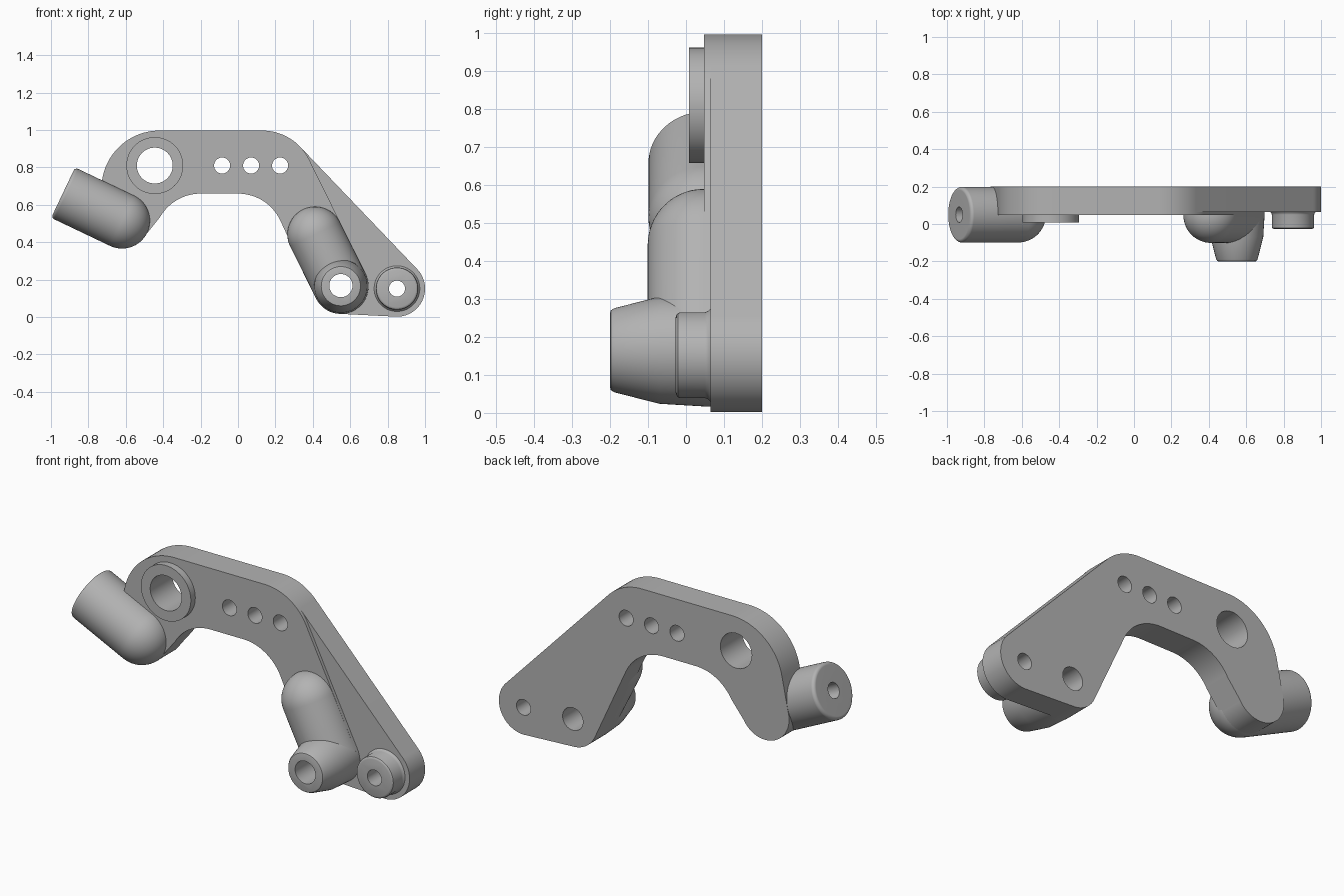
import bpy, bmesh, math
from mathutils import Vector

if "Cube" in bpy.data.objects:
    bpy.data.objects.remove(bpy.data.objects["Cube"], do_unlink=True)

grey = bpy.data.materials.new("plain grey")
grey.use_nodes = True
grey.diffuse_color = (0.45, 0.45, 0.45, 1)
grey.node_tree.nodes["Principled BSDF"].inputs["Base Color"].default_value = (0.45, 0.45, 0.45, 1)


def arc(cx, cz, r, a0, a1):
    """Points along an arc, angles in degrees."""
    n = max(2, round(abs(a1 - a0) / 4))
    return [(cx + r * math.cos(math.radians(a0 + (a1 - a0) * i / n)),
             cz + r * math.sin(math.radians(a0 + (a1 - a0) * i / n))) for i in range(n + 1)]


def finish(name, bm):
    bmesh.ops.recalc_face_normals(bm, faces=bm.faces)
    mesh = bpy.data.meshes.new(name)
    bm.to_mesh(mesh)
    bm.free()
    mesh.materials.append(grey)
    ob = bpy.data.objects.new(name, mesh)
    bpy.context.collection.objects.link(ob)
    return ob


def slab(name, outline, y0, y1):
    """Extrude a front outline from y0 back to y1."""
    bm = bmesh.new()
    face = bm.faces.new([bm.verts.new((x, y0, z)) for x, z in outline])
    ext = bmesh.ops.extrude_face_region(bm, geom=[face])["geom"]
    bmesh.ops.translate(bm, vec=(0, y1 - y0, 0),
                        verts=[v for v in ext if isinstance(v, bmesh.types.BMVert)])
    return finish(name, bm)


def lathe(name, profile, origin, direction=(0, 1, 0), steps=64):
    """Turn (radius, height) points about an axis; the ends are closed."""
    rot = Vector(direction).to_track_quat('Z', 'Y')
    bm = bmesh.new()
    rings = []
    for r, h in profile:
        if r < 1e-5:
            rings.append([bm.verts.new((0, 0, h))])
        else:
            rings.append([bm.verts.new((r * math.cos(math.tau * i / steps),
                                        r * math.sin(math.tau * i / steps), h)) for i in range(steps)])
    for a, b in zip(rings, rings[1:]):
        for i in range(steps):
            j = (i + 1) % steps
            if len(a) == 1:
                bm.faces.new((a[0], b[i], b[j]))
            elif len(b) == 1:
                bm.faces.new((a[i], a[j], b[0]))
            else:
                bm.faces.new((a[i], a[j], b[j], b[i]))
    for ring in (rings[0], rings[-1]):
        if len(ring) > 1:
            bm.faces.new(ring)
    for v in bm.verts:
        v.co = rot @ v.co + Vector(origin)
    return finish(name, bm)


def capsule(name, ball, end, r, rim=0.0):
    """Rod with a round end at ball and a flat end with a soft rim."""
    d = Vector(end) - Vector(ball)
    profile = [(r * math.sin(math.radians(a)), -r * math.cos(math.radians(a))) for a in range(0, 91, 6)]
    profile += arc(r - rim, d.length - rim, rim, 0, 90) if rim else [(r, d.length)]
    return lathe(name, profile, ball, d)


# Curved main arm
elbow, foot, toe = (0.13, 0.717, 0.28), (0.55, 0.165, 0.148), (0.85, 0.152, 0.15)
arm = slab("main_arm",
           arc(-0.42, 0.687, 0.31, 90, 170)
           + arc(-0.62, 0.515, 0.148, 170, 330)
           + arc(-0.2, 0.41, 0.25, 150, 90)
           + arc(0.0, 0.41, 0.25, 90, 25)
           + arc(*foot, 205, 387)
           + arc(*elbow, 27, 90), 0.047, 0.2)

# Thinner web filling the space from elbow to toe
web = slab("side_web",
           arc(*elbow, 27, 44) + arc(*toe, 44, -92) + arc(*foot, -92, 27), 0.065, 0.2)

# Ring around the large hole
ring = lathe("hole_ring", [(0.152, 0.008), (0.152, 0.06)], (-0.445, 0, 0.81))

# Round rods
left_ball, left_end = Vector((-0.62, 0.05, 0.515)), Vector((-0.935, 0.05, 0.665))
side_rod = capsule("side_rod", left_ball, left_end, 0.149, 0.018)
leg_rod = capsule("leg_rod", (0.412, 0.047, 0.442), (0.55, 0.047, 0.165), 0.148)

# Tapered foot boss and small flared toe boss
foot_boss = lathe("foot_boss", [(0.098, -0.2), (0.105, -0.198), (0.111, -0.188),
                                (0.141, -0.07), (0.148, 0.047), (0.147, 0.1)], (0.55, 0, 0.165))
toe_boss = lathe("toe_boss", [(0.1, -0.027), (0.106, -0.025), (0.111, -0.021), (0.113, -0.014),
                              (0.113, 0.05), (0.116, 0.058), (0.122, 0.064), (0.125, 0.08)], (0.85, 0, 0.152))


def drill(r, origin, depth, targets, direction=(0, 1, 0)):
    """Cut a round hole through the targets."""
    cutter = lathe("drill", [(r, 0), (r, depth)], origin, direction, 40)
    cutter.hide_render = True
    for ob in targets:
        mod = ob.modifiers.new("hole", 'BOOLEAN')
        mod.operation, mod.solver, mod.object = 'DIFFERENCE', 'EXACT', cutter
        bpy.context.view_layer.objects.active = ob
        bpy.ops.object.modifier_apply(modifier=mod.name)
    bpy.data.objects.remove(cutter, do_unlink=True)


# Holes
drill(0.096, (-0.445, -0.3, 0.81), 0.6, [arm, ring])
for x in (-0.085, 0.07, 0.225):
    drill(0.043, (x, -0.3, 0.81), 0.6, [arm])
drill(0.062, (0.55, -0.3, 0.168), 0.6, [arm, leg_rod, foot_boss])
drill(0.043, (0.85, -0.3, 0.152), 0.6, [web, toe_boss])
inward = (left_ball - left_end).normalized()
drill(0.042, left_end - inward * 0.05, 0.2, [side_rod], inward)

# Smooth rounded sides, crisp edges
for ob in (arm, web, ring, side_rod, leg_rod, foot_boss, toe_boss):
    bpy.ops.object.select_all(action='DESELECT')
    ob.select_set(True)
    bpy.context.view_layer.objects.active = ob
    bpy.ops.object.shade_smooth_by_angle(angle=math.radians(30))
